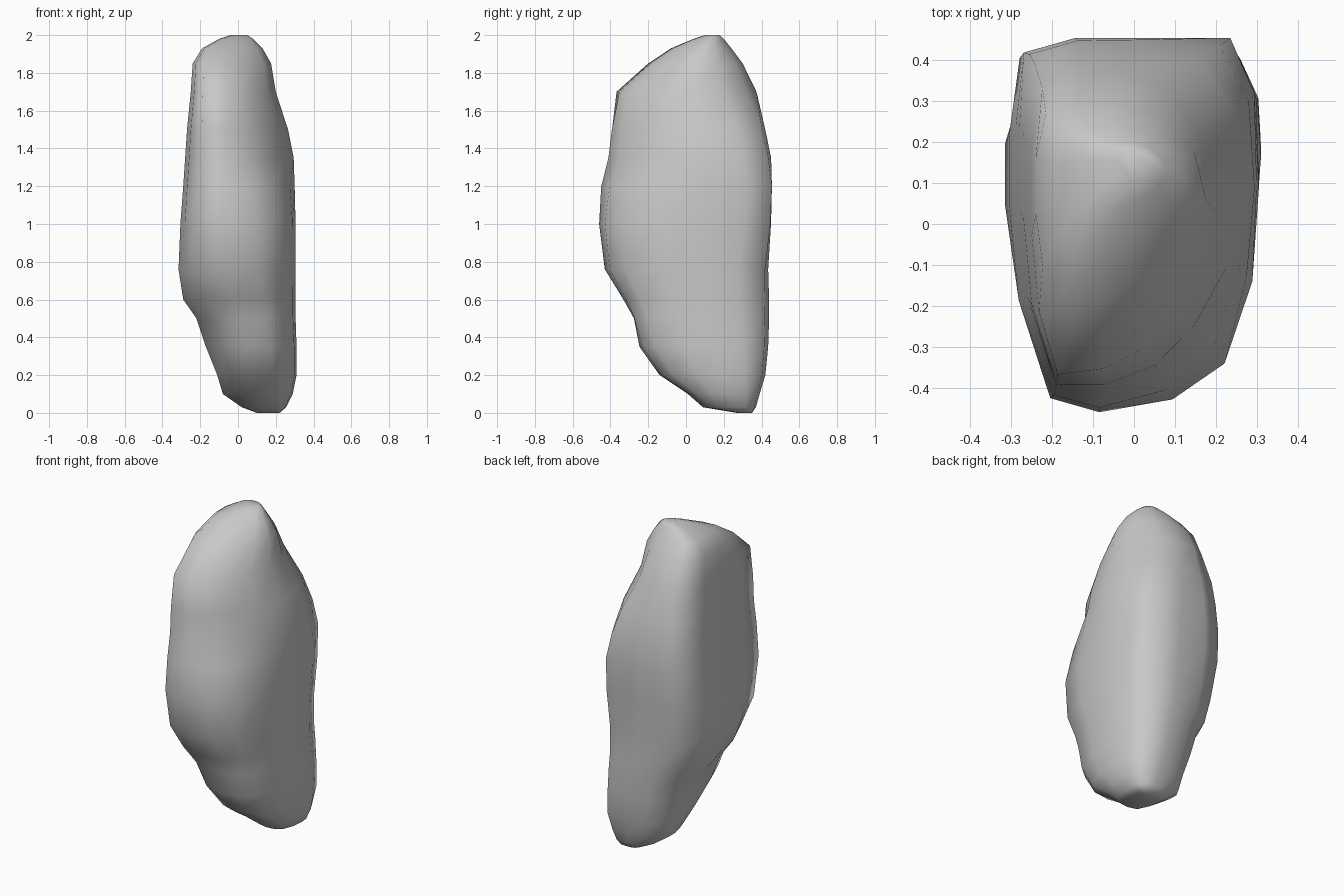
import bpy
import bmesh
import math
from mathutils import Vector

default_cube = bpy.data.objects.get("Cube")
if default_cube:
    bpy.data.objects.remove(default_cube, do_unlink=True)

# One plain stone colour
stone = bpy.data.materials.new("stone grey")
stone.use_nodes = True
stone_colour = (0.58, 0.58, 0.58, 1)
stone.diffuse_color = stone_colour
stone.node_tree.nodes["Principled BSDF"].inputs["Base Color"].default_value = stone_colour

# Blocky cross-sections, in units of half width and half depth
foot_outline = [(-1, .1), (-.87, -.4), (-.6, -.88), (-.1, -1), (.4, -.95), (.74, -.75),
                (.95, -.28), (1, .2), (.97, .6), (.76, .94), (.2, 1), (-.4, .95),
                (-.8, .76), (-1, .42)]
middle_outline = [(-1, .1), (-.93, -.4), (-.68, -.93), (-.3, -1), (.3, -.93), (.73, -.74),
                  (.95, -.3), (1, .2), (.98, .7), (.78, 1), (.1, 1), (-.5, 1),
                  (-.93, .92), (-1, .5)]
crown_outline = [(-1, -.1), (-.92, -.6), (-.72, -1), (-.2, -.95), (.18, -.82), (.5, -.58),
                 (.8, -.3), (1, .05), (.87, .5), (.5, .84), (0, 1), (-.5, .98),
                 (-.88, .88), (-1, .45)]

# Height, then left, right, front and back limits of each layer
layers = [
    (0, .1, .22, .27, .35),
    (.03, .02, .255, .09, .37),
    (.1, -.08, .29, .01, .39),
    (.2, -.11, .31, -.14, .42),
    (.35, -.17, .31, -.25, .435),
    (.5, -.22, .305, -.3, .44),
    (.6, -.29, .305, -.345, .44),
    (.76, -.315, .305, -.43, .435),
    (1, -.305, .305, -.46, .45),
    (1.2, -.29, .3, -.45, .455),
    (1.35, -.28, .295, -.42, .455),
    (1.5, -.27, .265, -.405, .44),
    (1.7, -.25, .2, -.37, .375),
    (1.85, -.24, .175, -.2, .3),
    (1.93, -.19, .13, -.08, .24),
    (1.98, -.1, .08, .04, .2),
    (2, -.04, .05, .1, .18),
]

# Worn hollows: centre, push direction and radius
hollows = [
    (Vector((.16, -.28, 1.3)), Vector((-.05, .04, 0)), .17),
    (Vector((.02, -.3, .52)), Vector((0, .025, 0)), .13),
    (Vector((-.05, .44, 1.5)), Vector((0, -.025, 0)), .13),
]


def outline_at(z):
    """Blend the foot, middle and crown outlines by height."""
    if z < 1.1:
        start, end, blend = foot_outline, middle_outline, (z - .6) / .45
    else:
        start, end, blend = middle_outline, crown_outline, (z - 1.2) / .55
    blend = min(1, max(0, blend))
    return [Vector(a).lerp(Vector(b), blend) for a, b in zip(start, end)]


def layer_point(u, v, layer):
    """Place an outline point within the limits of one layer."""
    z, left, right, front, back = layer
    point = Vector(((left + right) / 2 + u * (right - left) / 2,
                    (front + back) / 2 + v * (back - front) / 2, z))
    for centre, push, radius in hollows:
        point += push * math.exp(-((point - centre).length / radius) ** 2)
    return point


# Loft the layers into one closed boulder
bm = bmesh.new()
rings = [[bm.verts.new(layer_point(u, v, layer)) for u, v in outline_at(layer[0])]
         for layer in layers]
count = len(foot_outline)
for lower, upper in zip(rings, rings[1:]):
    for i in range(count):
        j = (i + 1) % count
        bm.faces.new((lower[i], lower[j], upper[j], upper[i]))
bm.faces.new(list(reversed(rings[0])))
bm.faces.new(rings[-1])
bmesh.ops.recalc_face_normals(bm, faces=bm.faces)

mesh = bpy.data.meshes.new("boulder")
bm.to_mesh(mesh)
bm.free()
mesh.materials.append(stone)
boulder = bpy.data.objects.new("boulder", mesh)
bpy.context.collection.objects.link(boulder)

# Smooth shading over the whole stone
for polygon in mesh.polygons:
    polygon.use_smooth = True
